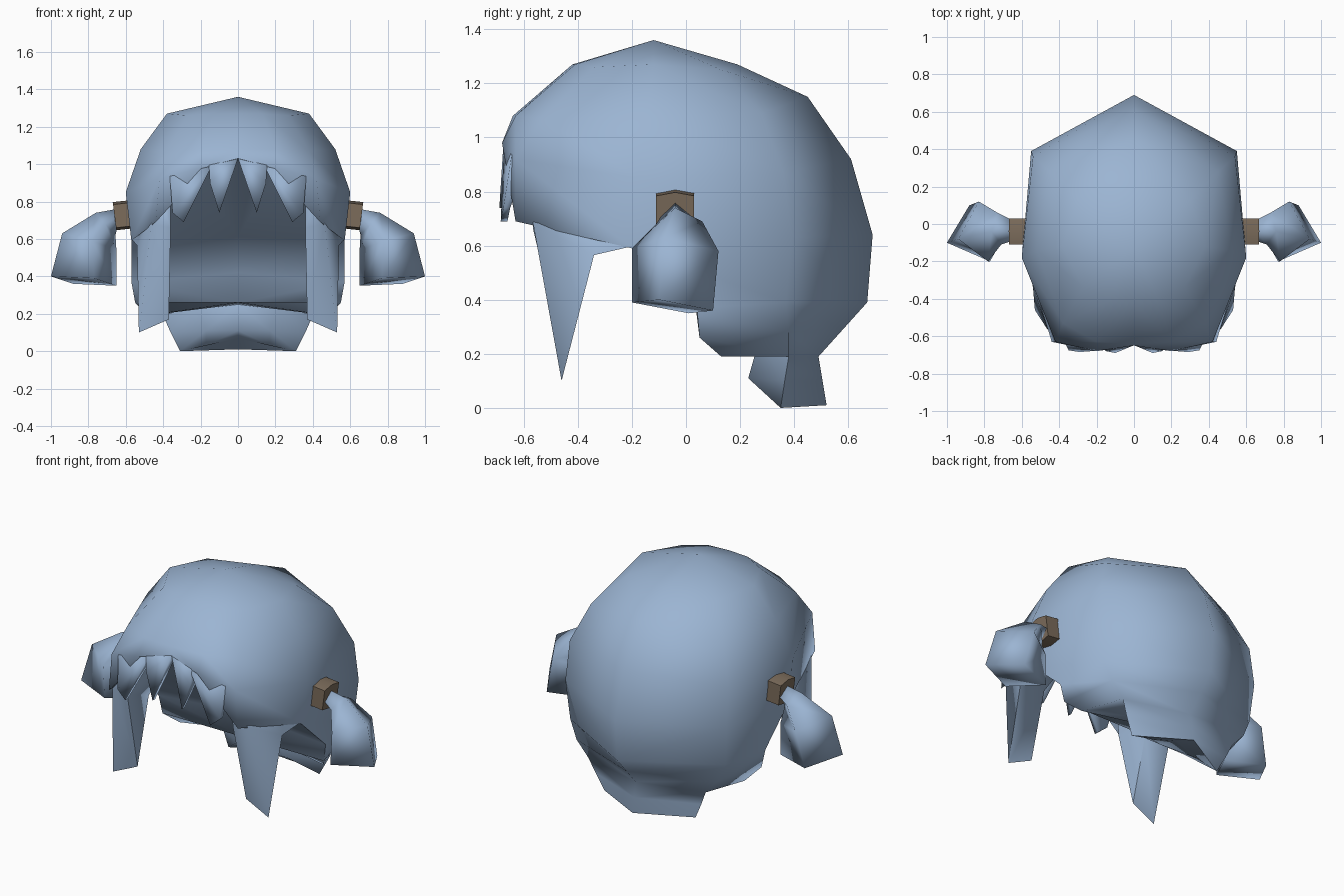
import bpy, bmesh
from math import radians
from mathutils import Vector

cube = bpy.data.objects.get("Cube")
if cube:
    bpy.data.objects.remove(cube)


def material(name, rgb):
    m = bpy.data.materials.new(name)
    m.use_nodes = True
    m.diffuse_color = (*rgb, 1)
    m.node_tree.nodes["Principled BSDF"].inputs["Base Color"].default_value = (*rgb, 1)
    return m


BLUE = material("pale blue hair", (0.33, 0.46, 0.65))
BROWN = material("brown tie", (0.20, 0.15, 0.105))


def finish(name, bm, mat, angle):
    """Mirror the half mesh in x, weld the seam and shade it."""
    twin = bmesh.ops.duplicate(bm, geom=bm.verts[:] + bm.edges[:] + bm.faces[:])["geom"]
    for v in twin:
        if isinstance(v, bmesh.types.BMVert):
            v.co.x = -v.co.x
    bmesh.ops.remove_doubles(bm, verts=bm.verts[:], dist=0.0005)
    bmesh.ops.recalc_face_normals(bm, faces=bm.faces[:])
    me = bpy.data.meshes.new(name)
    bm.to_mesh(me)
    bm.free()
    me.materials.append(mat)
    me.shade_smooth()
    me.set_sharp_from_angle(angle=radians(angle))
    ob = bpy.data.objects.new(name, me)
    bpy.context.collection.objects.link(ob)


def loft(bm, rows, closed=False):
    """Join rows of points with quads; returns the vertex rows."""
    vs = [[bm.verts.new(p) for p in row] for row in rows]
    for a, b in zip(vs, vs[1:]):
        n = len(a)
        for i in range(n if closed else n - 1):
            j = (i + 1) % n
            bm.faces.new((a[i], a[j], b[j], b[i]))
    return vs


# Main hair: rings from the crown down, front centre to back centre
bm = bmesh.new()
rings = [
    [(0, -.42, 1.27), (.13, -.41, 1.27), (.27, -.34, 1.26), (.38, -.12, 1.27), (.30, .13, 1.25), (0, .19, 1.27)],
    [(0, -.64, 1.08), (.20, -.63, 1.08), (.38, -.53, 1.07), (.52, -.14, 1.08), (.45, .28, 1.09), (0, .45, 1.15)],
    [(0, -.65, 1.03), (.20, -.68, .98), (.42, -.63, .92), (.60, -.18, .85), (.54, .36, .87), (0, .61, .92)],
    [(0, -.59, 1.0), (.20, -.60, .95), (.44, -.63, .69), (.57, -.20, .59), (.55, .39, .63), (0, .69, .64)],
]
vs = loft(bm, rings)
crown = bm.verts.new((0, -.12, 1.36))
for a, b in zip(vs[0], vs[0][1:]):
    bm.faces.new((crown, a, b))
# Back of the hair continues below the ears
low = loft(bm, [
    rings[3][3:],
    [(.57, .04, .37), (.53, .37, .39), (0, .67, .39)],
    [(.55, .05, .26), (.48, .38, .28), (0, .58, .29)],
    [(.49, .13, .19), (.40, .38, .19), (0, .49, .19)],
])
# Short tail at the nape, pointed towards the back
tail = loft(bm, [
    [(0, .27, .25), (.22, .27, .25), (.40, .38, .19), (0, .49, .19)],
    [(0, .23, .11), (.17, .23, .11), (.36, .365, .10), (0, .505, .10)],
    [(0, .37, .07), (.17, .35, .03), (.31, .35, 0), (0, .52, .01)],
])
bm.faces.new(tail[2])
# Underside closed across to the centre line
mid = [bm.verts.new(p) for p in [(0, -.12, .61), (0, .03, .42), (0, .05, .26), (0, .15, .26)]]
for i in range(3):
    bm.faces.new((low[i][0], low[i + 1][0], mid[i + 1], mid[i]))
bm.faces.new((low[3][0], low[3][1], tail[0][1]))
bm.faces.new((low[3][0], tail[0][1], tail[0][0], mid[3]))
bm.faces.new((vs[3][0], vs[3][1], mid[0]))
bm.faces.new((vs[3][1], vs[3][2], vs[3][3], mid[0]))
finish("main_hair", bm, BLUE, 82)

# Bangs: wedge-shaped spikes hanging from the hairline
bm = bmesh.new()
spikes = [
    [(0, -.648, 1.03), (.10, -.69, .74), (.15, -.68, .90), (.155, -.674, .995)],
    [(.14, -.672, .99), (.29, -.685, .69), (.35, -.675, .74), (.365, -.645, .935)],
]
for s in spikes:
    front = [Vector(p) for p in s]
    back = [p + Vector((0, .07 if p.z > .85 else .025, 0)) for p in front]
    for quad in loft(bm, [front, back], True):
        bm.faces.new(quad[:3])
        bm.faces.new((quad[0], quad[2], quad[3]))
finish("bangs", bm, BLUE, 100)

# Pointed locks in front of the ears
bm = bmesh.new()
for side in loft(bm, [
    [(.41, -.57, .80), (.462, -.565, .68), (.53, -.46, .10), (.54, -.34, .565), (.565, -.21, .595), (.50, -.28, .72)],
    [(.36, -.57, .86), (.36, -.565, .66), (.37, -.45, .17), (.37, -.34, .57), (.37, -.24, .62), (.37, -.27, .72)],
], True):
    bm.faces.new(side)
finish("side_locks", bm, BLUE, 85)

# Bunches: outer, front, inner and back corner at each level
bm = bmesh.new()
vs = loft(bm, [
    [(.65, -.04, .76), (.65, -.09, .71), (.645, -.03, .66), (.65, .02, .71)],
    [(.76, -.04, .74), (.71, -.11, .68), (.655, -.02, .62), (.73, .06, .69)],
    [(.94, -.08, .63), (.78, -.20, .59), (.65, .01, .54), (.83, .12, .58)],
    [(1.0, -.10, .40), (.77, -.20, .39), (.65, .01, .35), (.88, .10, .36)],
], True)
bm.faces.new(vs[0])
bm.faces.new(vs[3])
finish("bunches", bm, BLUE, 180)

# Six-sided hair ties, tilted slightly outwards
bm = bmesh.new()
ring = [(0, .075), (.07, .062), (.07, -.062), (0, -.075), (-.07, -.062), (-.07, .062)]
for cap in loft(bm, [[(x + .13 * v, -.04 + u, z + v) for u, v in ring]
                     for x, z in ((.54, .735), (.66, .722))], True):
    bm.faces.new(cap)
finish("hair_ties", bm, BROWN, 75)
